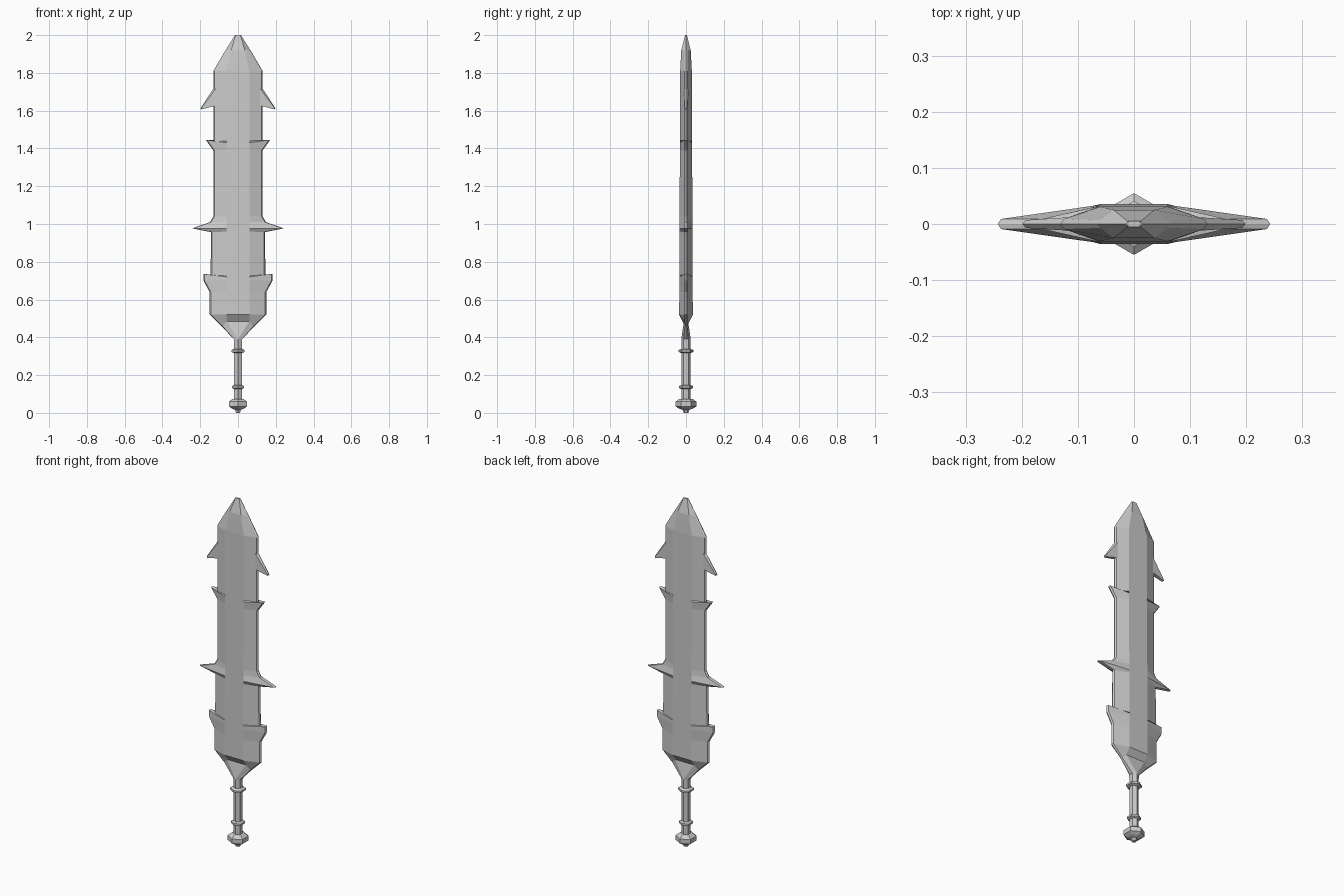
import bpy, bmesh
from math import sin, cos, pi

if "Cube" in bpy.data.objects:
    bpy.data.objects.remove(bpy.data.objects["Cube"])


def make_object(name, bm):
    bmesh.ops.remove_doubles(bm, verts=bm.verts, dist=0.0005)
    bmesh.ops.recalc_face_normals(bm, faces=bm.faces)
    mesh = bpy.data.meshes.new(name)
    bm.to_mesh(mesh)
    bm.free()
    obj = bpy.data.objects.new(name, mesh)
    bpy.context.collection.objects.link(obj)
    return obj


def loft(name, rings):
    """Skin a list of equal-length point rings and cap both ends."""
    bm = bmesh.new()
    loops = [[bm.verts.new(p) for p in ring] for ring in rings]
    n = len(loops[0])
    for a, b in zip(loops, loops[1:]):
        for i in range(n):
            j = (i + 1) % n
            bm.faces.new((a[i], a[j], b[j], b[i]))
    bm.faces.new(loops[0][::-1])
    bm.faces.new(loops[-1])
    return make_object(name, bm)


def blade_ring(zi, ze, w, f=0.06, t=None, e=0.009, bevel=0.006):
    """Ten-sided section: flat centre (f, t) sloping to a bevelled edge at w."""
    if t is None:
        t = 0.036 - 0.004 * (zi - 0.52)
    right = [(f, -t, zi), (w - bevel, -e, ze), (w, 0, ze), (w - bevel, e, ze), (f, t, zi)]
    return right + [(-x, y, z) for x, y, z in reversed(right)]


# Blade with its flared neck and edge spikes: centre z, edge z, half width
blade = [
    blade_ring(0.39, 0.39, 0.0217, 0, 0.025, 0.0125, 0),
    blade_ring(0.485, 0.46, 0.088, 0.06, 0.011, 0.006),
]
for row in [(0.52, 0.52, 0.15), (0.64, 0.64, 0.15), (0.70, 0.70, 0.183),
            (0.72, 0.735, 0.183), (0.725, 0.73, 0.145), (0.96, 0.957, 0.143),
            (0.975, 0.977, 0.243), (1.01, 1.01, 0.148), (1.04, 1.04, 0.131),
            (1.39, 1.39, 0.131), (1.43, 1.445, 0.17), (1.44, 1.435, 0.131),
            (1.81, 1.81, 0.131)]:
    blade.append(blade_ring(*row))
blade.append(blade_ring(1.92, 1.92, 0.066, 0.036, 0.025, 0.007))
blade.append(blade_ring(2.0, 2.0, 0.016, 0.012, 0.005, 0.003))
loft("blade", blade)

# Downward hooks near the tip, one on each edge
for side, label in ((1, "right"), (-1, "left")):
    root = [(side * 0.115, y, z) for y, z in
            ((-0.012, 1.72), (0, 1.74), (0.012, 1.72), (0.012, 1.627), (-0.012, 1.627))]
    tip = [(side * x, y, z) for x, y, z in
           ((0.193, -0.007, 1.615), (0.199, 0, 1.612), (0.193, 0.007, 1.615),
            (0.193, 0.007, 1.607), (0.193, -0.007, 1.607))]
    loft(label + "_hook", [root, tip])

# Six-sided handle with pommel and two grip rings: z, radius
profile = [(0, 0.012), (0.016, 0.017), (0.022, 0.035), (0.034, 0.055),
           (0.06, 0.055), (0.073, 0.036), (0.074, 0.024)]
for z, r in ((0.137, 0.037), (0.328, 0.041)):
    profile += [(z - 0.011, 0.024), (z - 0.005, r), (z + 0.005, r), (z + 0.011, 0.024)]
profile.append((0.392, 0.025))
loft("handle", [[(r * sin(k * pi / 3), r * cos(k * pi / 3), z) for k in range(6)]
                for z, r in profile])
